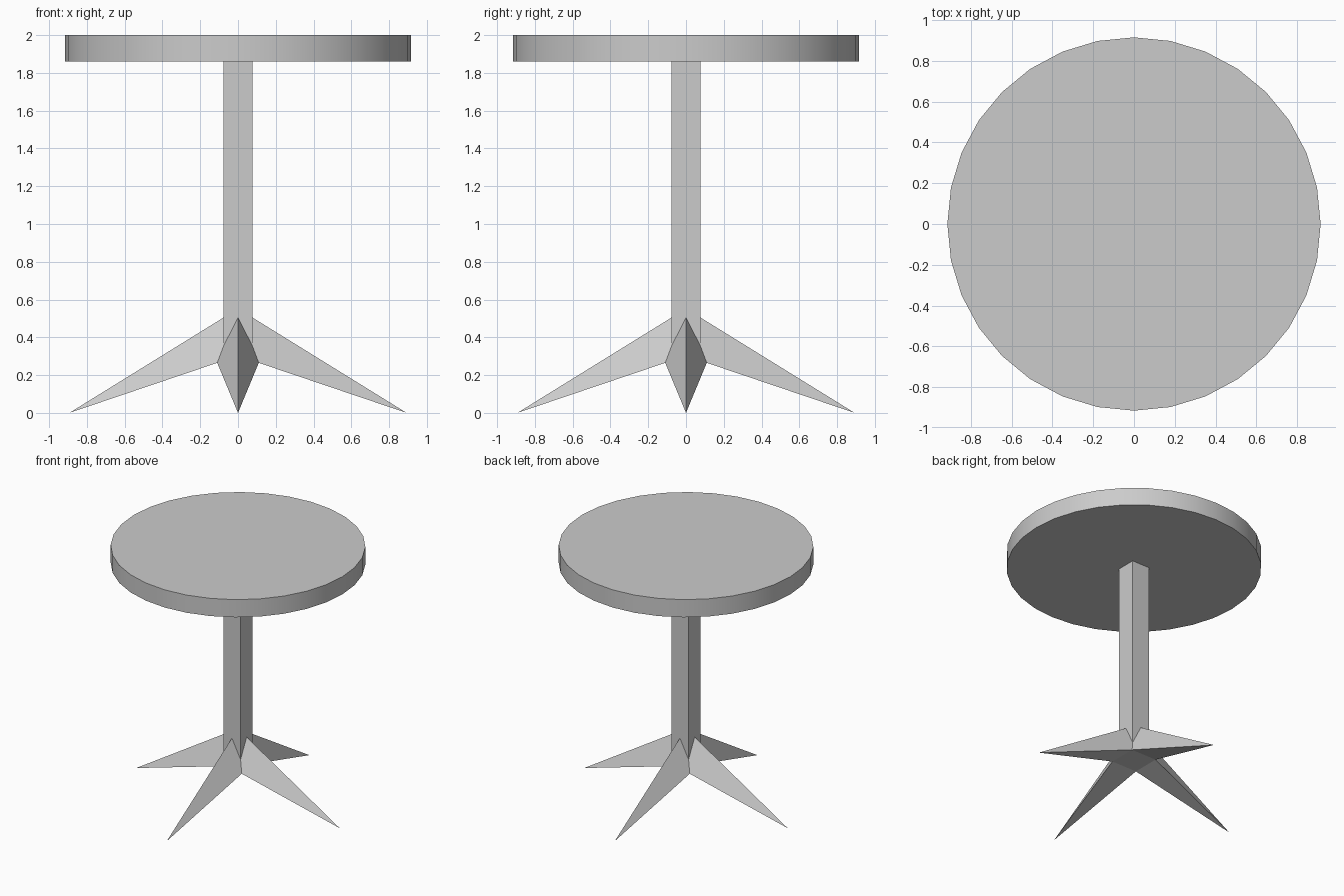
import bpy, bmesh
from mathutils import Matrix
from math import pi

if "Cube" in bpy.data.objects:
    bpy.data.objects.remove(bpy.data.objects["Cube"])

# Round table top
bpy.ops.mesh.primitive_cylinder_add(vertices=32, radius=0.915, depth=0.14, location=(0, 0, 1.93))
bpy.context.object.name = "table_top"
bpy.ops.object.shade_smooth_by_angle(angle=pi / 6)

# Square post
bpy.ops.mesh.primitive_cube_add(size=1, location=(0, 0, 1.105))
post = bpy.context.object
post.name = "post"
post.scale = (0.152, 0.152, 1.51)

# Four-pointed foot: ridged legs meeting in diagonal valleys around the post
P, C, ZC = 0.076, 0.11, 0.265            # post half-width, valley corner, corner height
tip, ridge = (0, -0.893, 0), (0, -P, 0.505)
bm = bmesh.new()


def leg(rot):
    def face(*pts):
        bm.faces.new([bm.verts.new(rot @ Matrix.Translation(p).translation) for p in pts])
    face(tip, (C, -C, ZC), (P, -P, 0.355), ridge)
    face(tip, ridge, (-P, -P, 0.355), (-C, -C, ZC))
    face(tip, (-C, -C, ZC), (C, -C, ZC))


for i in range(4):
    leg(Matrix.Rotation(i * pi / 2, 3, 'Z'))
# Flat underside between the legs
bm.faces.new([bm.verts.new(p) for p in ((-C, -C, ZC), (-C, C, ZC), (C, C, ZC), (C, -C, ZC))])
bmesh.ops.remove_doubles(bm, verts=bm.verts, dist=1e-4)
bmesh.ops.recalc_face_normals(bm, faces=bm.faces)
mesh = bpy.data.meshes.new("star_foot")
bm.to_mesh(mesh)
bm.free()
bpy.context.collection.objects.link(bpy.data.objects.new("star_foot", mesh))
